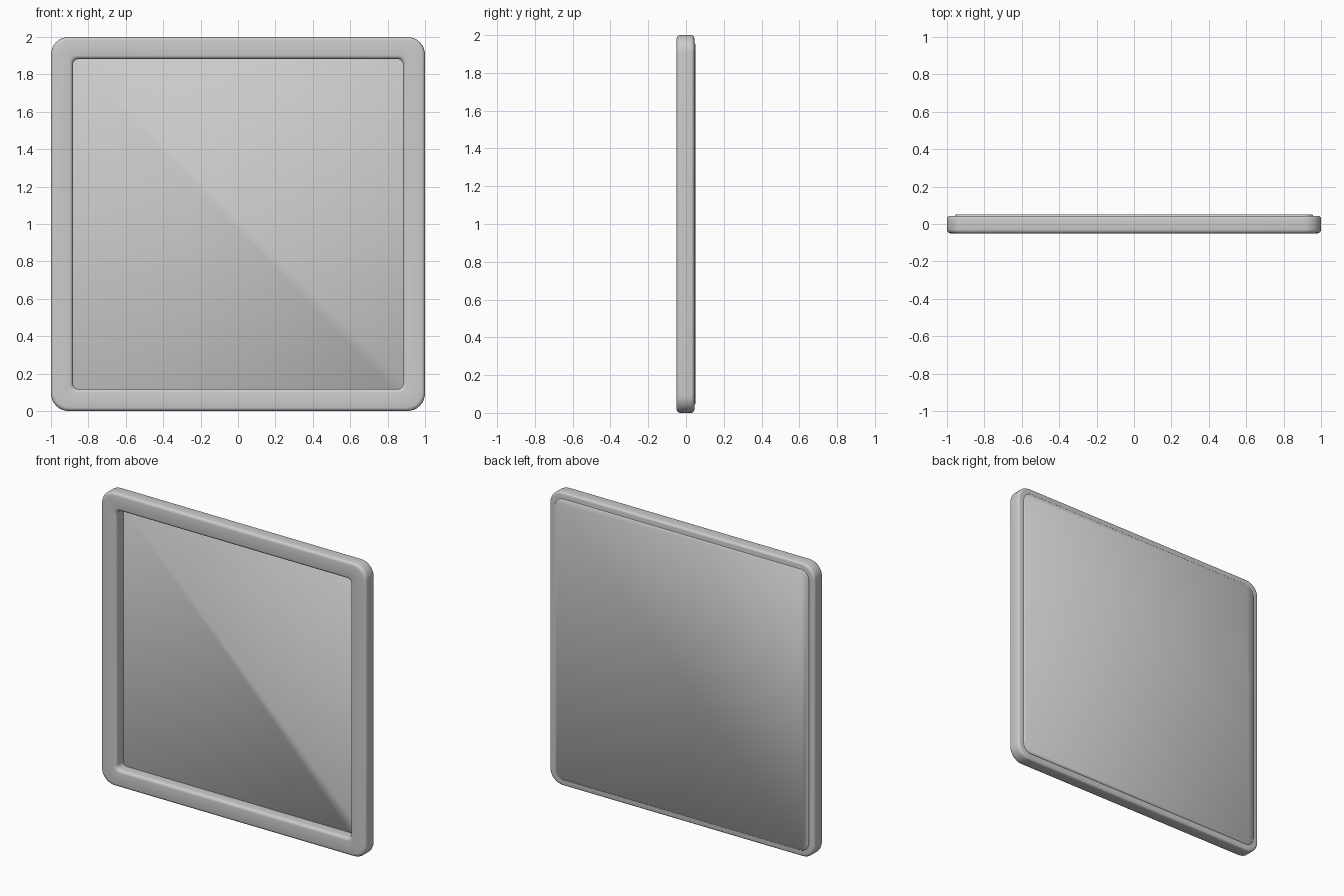
import bpy, bmesh, math

if "Cube" in bpy.data.objects:
    bpy.data.objects.remove(bpy.data.objects["Cube"])

grey = bpy.data.materials.new("light_grey")
grey.diffuse_color = (0.6, 0.6, 0.6, 1)
grey.use_nodes = True
grey.node_tree.nodes["Principled BSDF"].inputs["Base Color"].default_value = grey.diffuse_color
CZ = 1.0


def rounded_square(half, radius, y, seg=8):
    """Ring of points round a square with rounded corners, facing -y."""
    pts = []
    c = half - radius
    for k in range(4):
        mid = math.pi / 4 + k * math.pi / 2
        cx, cz = math.copysign(c, math.cos(mid)), math.copysign(c, math.sin(mid))
        for i in range(seg + 1):
            a = k * math.pi / 2 + i / seg * math.pi / 2
            pts.append((cx + radius * math.cos(a), y, CZ + cz + radius * math.sin(a)))
    return pts


def loft(name, rings, closed, seg=8):
    """Skin a row of (half size, corner radius, y) rings."""
    bm = bmesh.new()
    loops = [[bm.verts.new(p) for p in rounded_square(h, r, y, seg)] for h, r, y in rings]
    n = len(loops[0])
    pairs = list(zip(loops, loops[1:]))
    if closed:
        pairs.append((loops[-1], loops[0]))
    else:
        bm.faces.new(loops[0])
        bm.faces.new(loops[-1])
    for a, b in pairs:
        for i in range(n):
            j = (i + 1) % n
            bm.faces.new((a[i], a[j], b[j], b[i]))
    bmesh.ops.recalc_face_normals(bm, faces=bm.faces)
    me = bpy.data.meshes.new(name)
    bm.to_mesh(me)
    bm.free()
    me.materials.append(grey)
    for p in me.polygons:
        p.use_smooth = True
    ob = bpy.data.objects.new(name, me)
    bpy.context.collection.objects.link(ob)
    return ob


# Frame: rounded cross-section swept round the square
OUT, INN, FRONT, BACK = 1.0, 0.8825, -0.05, 0.044
profile = []
for ox, oy, start, r in ((OUT, BACK, 0, 0.016), (INN, BACK, 90, 0.012),
                         (INN, FRONT, 180, 0.02), (OUT, FRONT, 270, 0.02)):
    sx = -1 if ox == OUT else 1
    sy = -1 if oy == BACK else 1
    for i in range(5):
        a = math.radians(start + i * 22.5)
        profile.append((ox + sx * r + r * math.cos(a), oy + sy * r + r * math.sin(a)))
rings = []
for h, y in profile:
    t = (h - INN) / (OUT - INN)
    rings.append((h, 0.03 + 0.065 * t, y))
loft("frame", rings, True)

# Panel: thin plate set in the frame, standing slightly proud of the back
loft("panel", [(0.953, 0.055, 0.025), (0.957, 0.06, 0.029),
               (0.957, 0.06, 0.046), (0.953, 0.055, 0.05)], False, 4)
